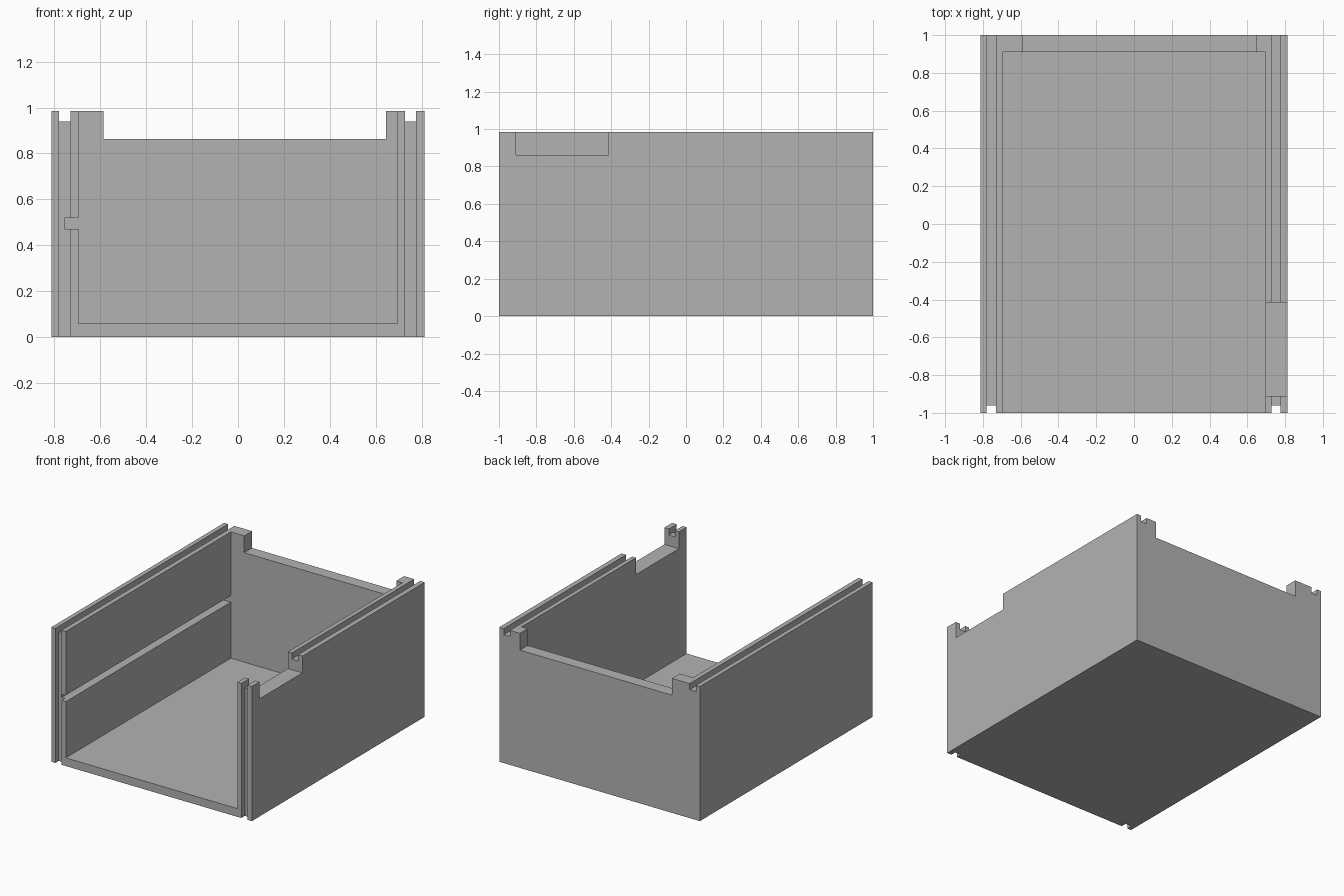
import bpy
import bmesh
from mathutils import Vector

cube = bpy.data.objects.get("Cube")
if cube:
    bpy.data.objects.remove(cube, do_unlink=True)

grey = bpy.data.materials.new("plain grey")
grey.use_nodes = True
colour = (0.45, 0.45, 0.45, 1)
grey.diffuse_color = colour
grey.node_tree.nodes["Principled BSDF"].inputs["Base Color"].default_value = colour

HALF_W, HEIGHT, OVER = 0.8125, 0.985, 0.1
INNER, FLOOR, BACK, RIM = 0.695, 0.06, 0.91, 0.862


def prism(name, profile, y0, y1):
    """Extrude an (x, z) outline from y0 to y1."""
    bm = bmesh.new()
    face = bm.faces.new([bm.verts.new((x, y0, z)) for x, z in profile])
    ext = bmesh.ops.extrude_face_region(bm, geom=[face])
    verts = [v for v in ext["geom"] if isinstance(v, bmesh.types.BMVert)]
    bmesh.ops.translate(bm, verts=verts, vec=Vector((0, y1 - y0, 0)))
    bmesh.ops.recalc_face_normals(bm, faces=bm.faces)
    mesh = bpy.data.meshes.new(name)
    bm.to_mesh(mesh)
    bm.free()
    mesh.materials.append(grey)
    obj = bpy.data.objects.new(name, mesh)
    bpy.context.collection.objects.link(obj)
    return obj


def box(name, x0, x1, y0, y1, z0, z1):
    return prism(name, [(x0, z0), (x1, z0), (x1, z1), (x0, z1)], y0, y1)


def cut(target, cutter):
    cutter.hide_render = True
    mod = target.modifiers.new(cutter.name, "BOOLEAN")
    mod.operation, mod.solver, mod.object = "DIFFERENCE", "EXACT", cutter
    bpy.context.view_layer.objects.active = target
    bpy.ops.object.modifier_apply(modifier=mod.name)
    bpy.data.objects.remove(cutter, do_unlink=True)


top = HEIGHT + OVER
shell = box("open_box_shell", -HALF_W, HALF_W, -1, 1, 0, HEIGHT)

# Interior, open at the front and top, with a shelf slot along one wall
interior = [(-INNER, FLOOR), (INNER, FLOOR), (INNER, top), (-INNER, top),
            (-INNER, 0.518), (-0.757, 0.518), (-0.757, 0.471), (-INNER, 0.471)]
cut(shell, prism("interior", interior, -1 - OVER, BACK))

# Panel grooves along the top rims and down the front edges
for x0, x1 in ((-0.78, -0.73), (0.727, 0.776)):
    cut(shell, box("top_groove", x0, x1, -1 - OVER, 1 + OVER, 0.94, top))
    cut(shell, box("front_groove", x0, x1, -1 - OVER, -0.96, -OVER, top))

# Lowered rims in the back wall and one side wall
cut(shell, box("back_notch", -0.587, 0.645, BACK - OVER, 1 + OVER, RIM, top))
cut(shell, box("side_notch", INNER - OVER, HALF_W + OVER, -0.91, -0.415, RIM, top))
